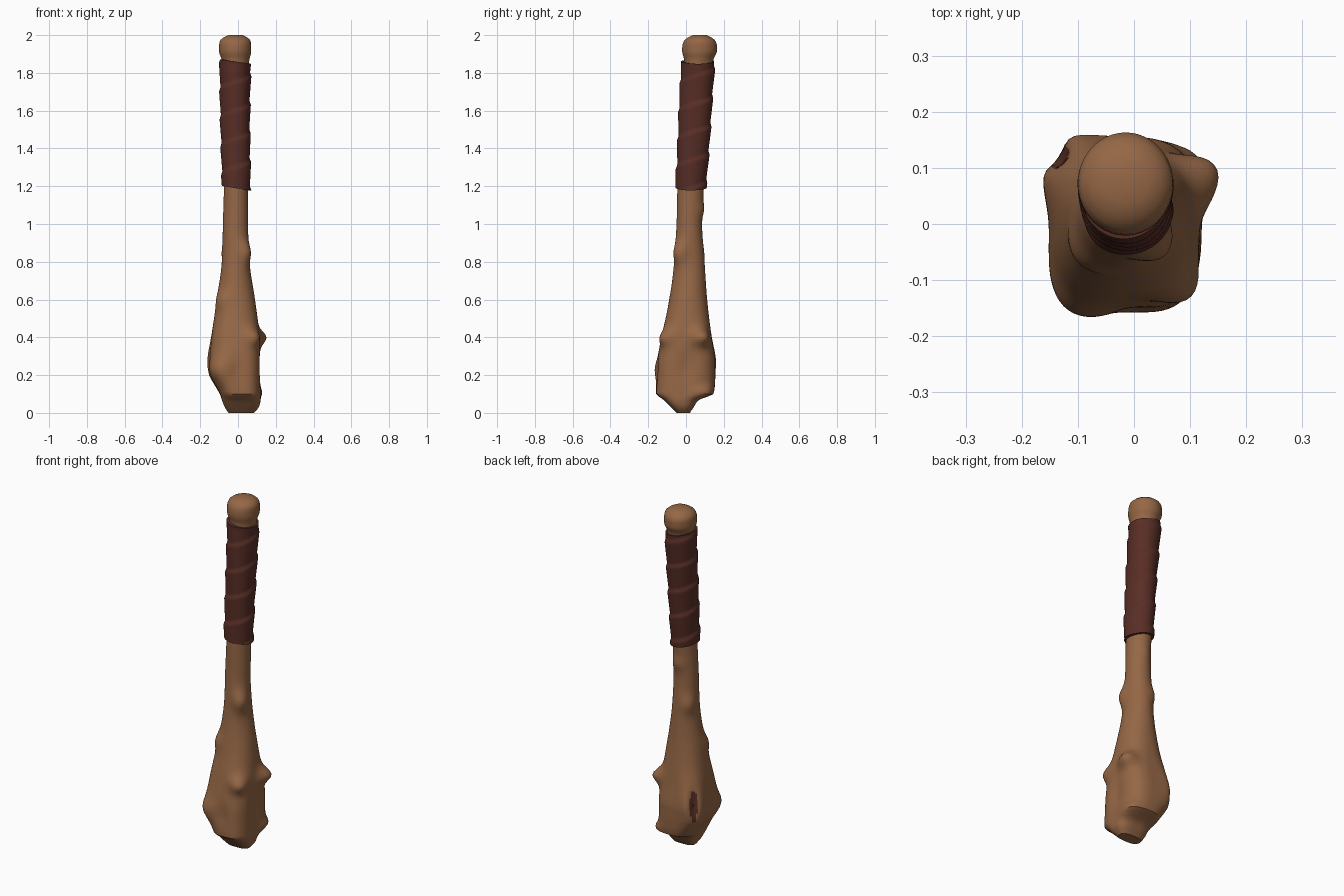
import bpy
import bmesh
import math

SEGMENTS = 96

default_cube = bpy.data.objects.get("Cube")
if default_cube:
    bpy.data.objects.remove(default_cube)


def make_material(name, colour):
    mat = bpy.data.materials.new(name)
    mat.use_nodes = True
    mat.diffuse_color = (*colour, 1)
    mat.node_tree.nodes["Principled BSDF"].inputs["Base Color"].default_value = (*colour, 1)
    return mat


wood = make_material("warm wood", (0.3, 0.135, 0.06))
leather = make_material("dark leather", (0.098, 0.027, 0.019))

# Outline of the wooden body: height, then left/right and front/back limits
OUTLINE = [
    (0.0, -0.05, 0.085, -0.05, 0.02),
    (0.03, -0.07, 0.11, -0.08, 0.04),
    (0.07, -0.085, 0.12, -0.12, 0.07),
    (0.1, -0.095, 0.12, -0.158, 0.145),
    (0.2, -0.145, 0.12, -0.16, 0.155),
    (0.27, -0.15, 0.12, -0.155, 0.155),
    (0.4, -0.14, 0.115, -0.13, 0.135),
    (0.6, -0.112, 0.09, -0.088, 0.112),
    (0.8, -0.085, 0.06, -0.062, 0.098),
    (1.0, -0.08, 0.053, -0.05, 0.085),
    (1.2, -0.075, 0.053, -0.045, 0.095),
    (1.8, -0.085, 0.055, -0.015, 0.14),
    (1.87, -0.087, 0.06, -0.01, 0.145),
    (1.91, -0.1, 0.07, -0.02, 0.163),
    (1.95, -0.1, 0.07, -0.018, 0.163),
    (1.98, -0.088, 0.06, -0.002, 0.147),
    (2.0, -0.05, 0.025, 0.035, 0.11),
]

# Knots and hollows: direction in degrees, height, amount, half width, half height
KNOTS = [
    (31, 0.4, 0.05, 0.045, 0.045),
    (-50, 0.4, 0.034, 0.045, 0.045),
    (-45, 0.85, 0.028, 0.04, 0.06),
    (135, 0.85, 0.014, 0.04, 0.05),
    (-140, 0.6, 0.016, 0.05, 0.05),
    (-125, 0.23, 0.02, 0.07, 0.06),
    (45, 0.11, 0.02, 0.05, 0.03),
    (80, 1.08, 0.01, 0.04, 0.04),
    (135, 0.28, 0.035, 0.06, 0.13),
    (135, 0.29, -0.035, 0.025, 0.08),
    (0, 0.24, -0.012, 0.05, 0.08),
    (-85, 0.22, -0.012, 0.05, 0.07),
]
SLIT_ANGLE, SLIT_HEIGHT = math.radians(135), 0.29


def outline_at(z):
    """Blend the outline smoothly (cubic through neighbouring sections)."""
    i = 0
    while i < len(OUTLINE) - 2 and z > OUTLINE[i + 1][0]:
        i += 1
    a, b = OUTLINE[i], OUTLINE[i + 1]
    before, after = OUTLINE[max(i - 1, 0)], OUTLINE[min(i + 2, len(OUTLINE) - 1)]
    span = b[0] - a[0]
    t = (z - a[0]) / span
    values = []
    for k in range(1, 5):
        m0 = (b[k] - before[k]) / (b[0] - before[0]) * span
        m1 = (after[k] - a[k]) / (after[0] - a[0]) * span
        limit = 3 * abs(b[k] - a[k])
        m0 = max(-limit, min(limit, m0))
        m1 = max(-limit, min(limit, m1))
        values.append((2*t**3 - 3*t**2 + 1) * a[k] + (t**3 - 2*t**2 + t) * m0
                      + (3*t**2 - 2*t**3) * b[k] + (t**3 - t**2) * m1)
    return values


def angle_gap(a, b):
    return (a - b + math.pi) % math.tau - math.pi


def surface_point(angle, z, extra=0.0, knots=True):
    """Point on the body at a direction and height, pushed out by extra."""
    x0, x1, y0, y1 = outline_at(z)
    rx, ry = (x1 - x0) / 2, (y1 - y0) / 2
    squareness = 2 + 0.8 * max(0, min(1, (0.65 - z) / 0.35))
    c, s = math.cos(angle), math.sin(angle)
    r = (abs(c / rx) ** squareness + abs(s / ry) ** squareness) ** (-1 / squareness)
    push = extra
    if knots:
        for direction, height, amount, width, tall in KNOTS:
            across = angle_gap(angle, math.radians(direction)) * r / width
            push += amount * math.exp(-across ** 2 - ((z - height) / tall) ** 2)
    return ((x0 + x1) / 2 + c * (r + push), (y0 + y1) / 2 + s * (r + push), z)


def loft(name, rings, materials, sharp):
    """Skin a stack of closed rings and cap both ends."""
    bm = bmesh.new()
    loops = [[bm.verts.new(p) for p in ring] for ring in rings]
    for low, high in zip(loops, loops[1:]):
        for i in range(SEGMENTS):
            j = (i + 1) % SEGMENTS
            bm.faces.new((low[i], low[j], high[j], high[i]))
    bm.faces.new(loops[0][::-1])
    bm.faces.new(loops[-1])
    mesh = bpy.data.meshes.new(name)
    bm.to_mesh(mesh)
    bm.free()
    for mat in materials:
        mesh.materials.append(mat)
    obj = bpy.data.objects.new(name, mesh)
    bpy.context.collection.objects.link(obj)
    bpy.ops.object.select_all(action="DESELECT")
    obj.select_set(True)
    bpy.context.view_layer.objects.active = obj
    bpy.ops.object.shade_smooth_by_angle(angle=math.radians(sharp))
    return obj


angles = [math.tau * i / SEGMENTS for i in range(SEGMENTS)]

# Wooden body with rounded pommel
heights = [2 * i / 160 for i in range(161)]
body = loft("club_body", [[surface_point(a, z) for a in angles] for z in heights],
            [wood, leather], 35)

# Dark split in the hollow knot
for face in body.data.polygons:
    x, y, z = face.center
    gap = angle_gap(math.atan2(y, x + 0.015), SLIT_ANGLE) * math.hypot(x, y)
    if (gap / 0.022) ** 2 + ((z - SLIT_HEIGHT) / 0.09) ** 2 < 1:
        face.material_index = 1

# Leather grip: overlapping strip wound as a helix
BOTTOM, TOP, PITCH = 1.19, 1.86, 0.15


def grip_ring(z, extra=None):
    ring = []
    for a in angles:
        tilt = -0.012 * math.cos(a)
        turn = (z + tilt - PITCH * a / math.tau) / PITCH
        lap = turn % 1
        thickness = 0.008 + 0.009 * min(lap, (1 - lap) * 6)
        thickness += 0.002 * math.sin(3 * a + 7 * z)
        x, y, _ = surface_point(a, min(z, 1.84), thickness if extra is None else extra, False)
        ring.append((x, y, z + tilt))
    return ring


steps = 90
levels = [BOTTOM + (TOP - BOTTOM) * i / steps for i in range(steps + 1)]
rings = [grip_ring(BOTTOM, -0.01)] + [grip_ring(z) for z in levels] + [grip_ring(TOP, -0.01)]
loft("leather_grip", rings, [leather], 40)
